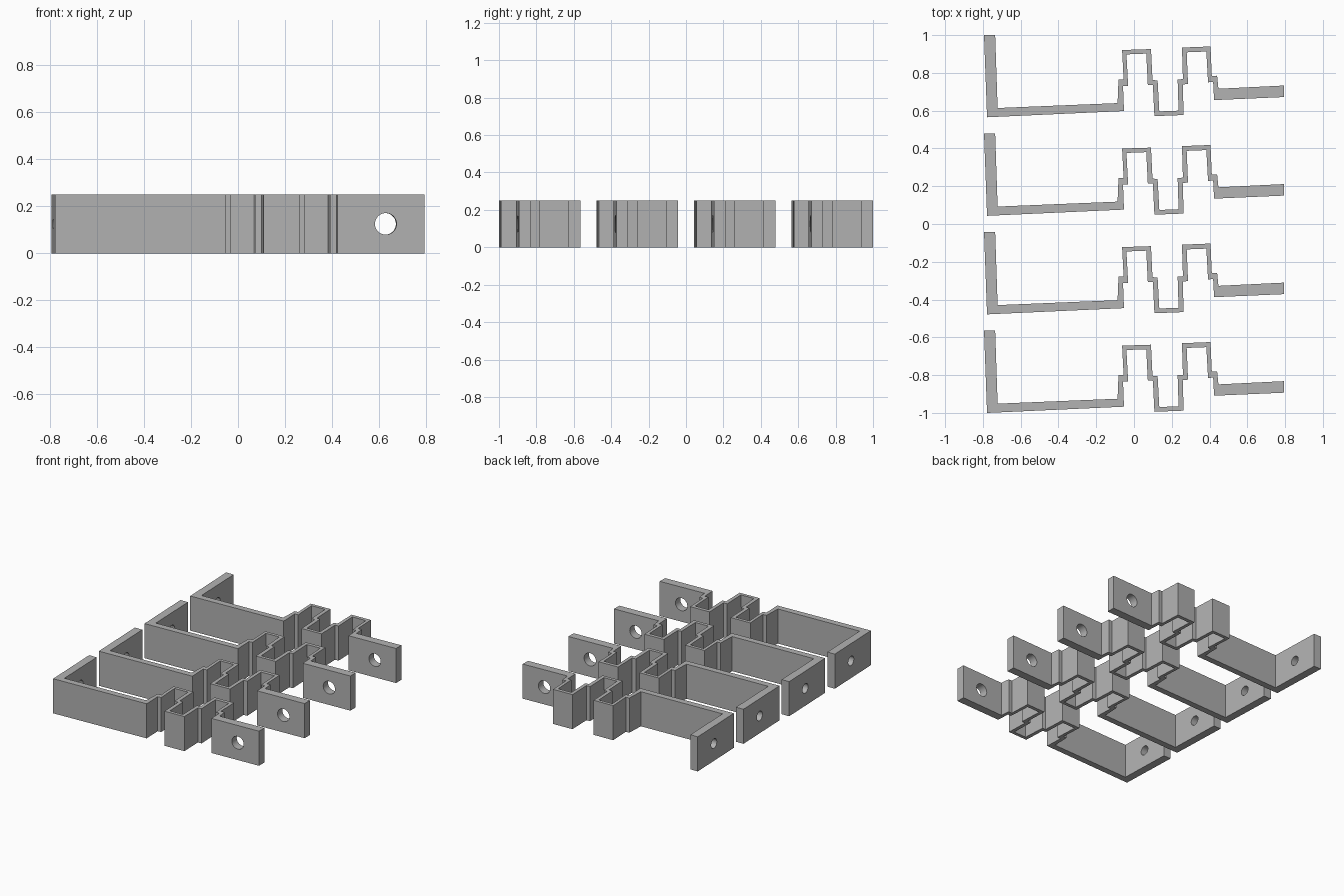
import bpy, bmesh, math

if "Cube" in bpy.data.objects:
    bpy.data.objects.remove(bpy.data.objects["Cube"])

HEIGHT = 0.25
PITCH = 0.5217      # spacing between the brackets
COUNT = 4

steel = bpy.data.materials.new("plain_grey")
steel.diffuse_color = (0.45, 0.45, 0.45, 1)
steel.use_nodes = True
steel.node_tree.nodes["Principled BSDF"].inputs["Base Color"].default_value = steel.diffuse_color

# Outline of the bent strip, seen from above
OUTLINE = [
    # back side: arm, long bar, first hump, dip, second hump, tab
    (-0.794, 1.0), (-0.735, 1.0), (-0.722, 0.614), (-0.087, 0.640),
    (-0.082, 0.765), (-0.055, 0.766), (-0.063, 0.921), (0.090, 0.926),
    (0.098, 0.762), (0.125, 0.760), (0.134, 0.596), (0.236, 0.600),
    (0.231, 0.765), (0.259, 0.767), (0.254, 0.934), (0.405, 0.940),
    (0.412, 0.783), (0.440, 0.785), (0.447, 0.716), (0.793, 0.733),
    # front side, running back
    (0.793, 0.672), (0.424, 0.656), (0.419, 0.752), (0.392, 0.750),
    (0.383, 0.913), (0.279, 0.909), (0.286, 0.741), (0.258, 0.739),
    (0.263, 0.577), (0.108, 0.571), (0.100, 0.735), (0.073, 0.737),
    (0.065, 0.902), (-0.040, 0.898), (-0.031, 0.732), (-0.058, 0.730),
    (-0.053, 0.598), (-0.778, 0.565),
]


def extrude_outline(name, points, height):
    bm = bmesh.new()
    face = bm.faces.new([bm.verts.new((x, y, 0)) for x, y in points])
    top = bmesh.ops.extrude_face_region(bm, geom=[face])["geom"]
    verts = [g for g in top if isinstance(g, bmesh.types.BMVert)]
    bmesh.ops.translate(bm, verts=verts, vec=(0, 0, height))
    bmesh.ops.recalc_face_normals(bm, faces=bm.faces)
    mesh = bpy.data.meshes.new(name)
    bm.to_mesh(mesh)
    bm.free()
    mesh.materials.append(steel)
    obj = bpy.data.objects.new(name, mesh)
    bpy.context.collection.objects.link(obj)
    return obj


def drill(obj, x, y, radius, heading):
    """Cut a horizontal screw hole at mid height."""
    bpy.ops.mesh.primitive_cylinder_add(
        vertices=32, radius=radius, depth=0.2, location=(x, y, HEIGHT / 2),
        rotation=(math.pi / 2, 0, heading))
    cutter = bpy.context.object
    cutter.name = "hole_cutter"
    cutter.hide_render = True
    cutter.data.materials.append(steel)
    mod = obj.modifiers.new("hole", "BOOLEAN")
    mod.operation = "DIFFERENCE"
    mod.solver = "EXACT"
    mod.object = cutter
    bpy.ops.object.select_all(action="DESELECT")
    bpy.context.view_layer.objects.active = obj
    obj.select_set(True)
    bpy.ops.object.modifier_apply(modifier=mod.name)
    bpy.data.objects.remove(cutter)


# One bracket with a hole in the tab and a smaller one in the side arm
bracket = extrude_outline("bracket_1", OUTLINE, HEIGHT)
drill(bracket, 0.627, 0.695, 0.046, math.radians(2.7))
drill(bracket, -0.76, 0.805, 0.034, math.radians(92))
bpy.ops.object.shade_smooth_by_angle(angle=math.radians(20))

# Row of identical brackets
for i in range(1, COUNT):
    copy = bracket.copy()
    copy.data = bracket.data.copy()
    copy.name = f"bracket_{i + 1}"
    copy.location.y = -PITCH * i
    bpy.context.collection.objects.link(copy)
